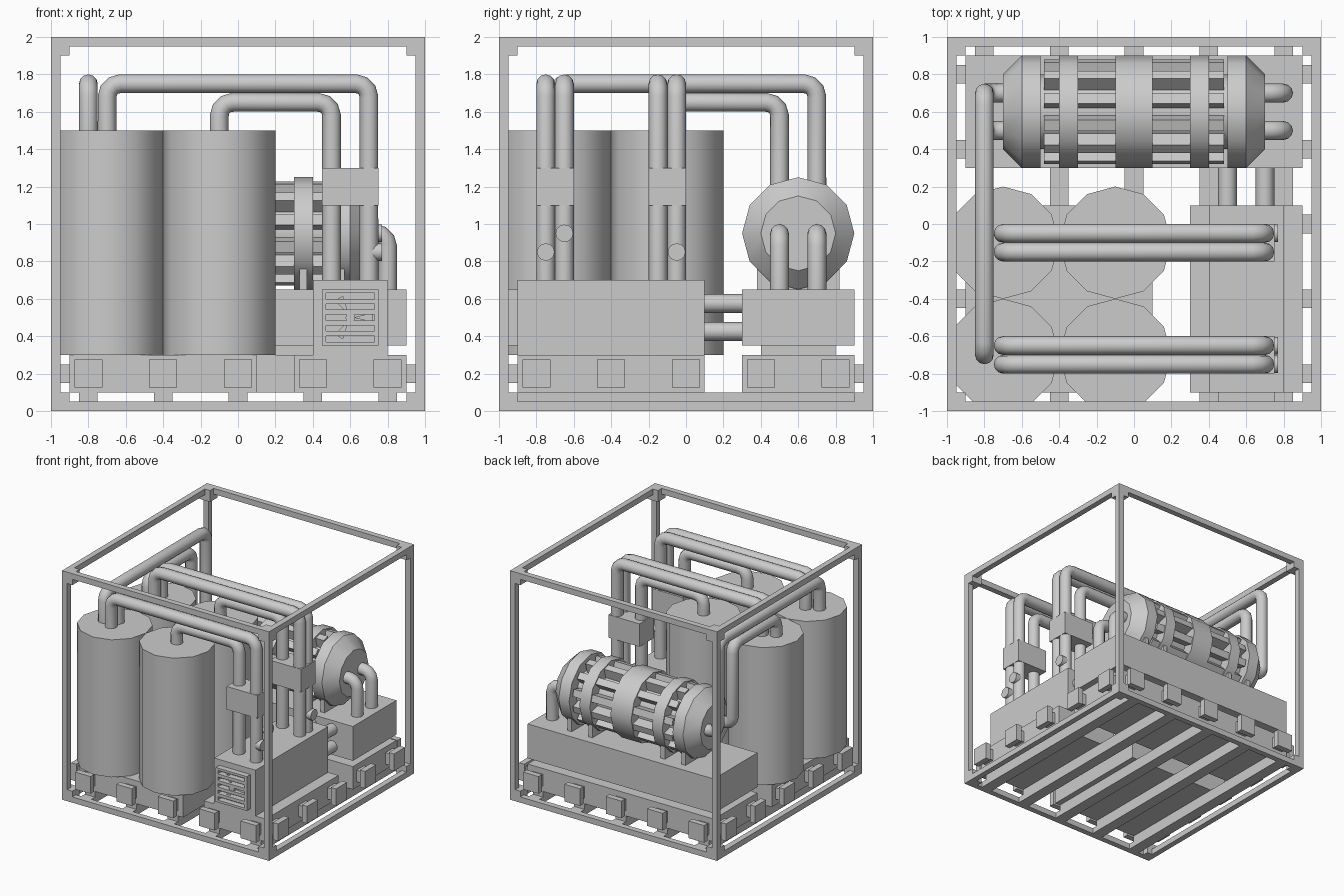
import bpy, bmesh, math
from mathutils import Matrix, Vector

cube = bpy.data.objects.get("Cube")
if cube:
    bpy.data.objects.remove(cube, do_unlink=True)


def finish(name, bm, smooth=False):
    bmesh.ops.recalc_face_normals(bm, faces=bm.faces)
    mesh = bpy.data.meshes.new(name)
    bm.to_mesh(mesh)
    bm.free()
    obj = bpy.data.objects.new(name, mesh)
    bpy.context.collection.objects.link(obj)
    if smooth:
        smooth_edges(obj)
    return obj


def smooth_edges(obj):
    bpy.ops.object.select_all(action='DESELECT')
    obj.select_set(True)
    bpy.context.view_layer.objects.active = obj
    bpy.ops.object.shade_smooth_by_angle(angle=math.radians(35))


def add_box(bm, x, y, z, turn=Matrix()):
    """Box between the (low, high) pairs x, y, z."""
    centre = Vector([(a + b) / 2 for a, b in (x, y, z)])
    size = [b - a for a, b in (x, y, z)]
    bmesh.ops.create_cube(bm, size=1, matrix=turn @ Matrix.Translation(centre) @ Matrix.Diagonal((*size, 1)))


def box(name, x, y, z):
    bm = bmesh.new()
    add_box(bm, x, y, z)
    return finish(name, bm)


def add_drum(bm, x0, x1, r0, r1, y, z, sides=12):
    """Drum or cone lying along x."""
    m = Matrix.Translation(((x0 + x1) / 2, y, z)) @ Matrix.Rotation(math.pi / 2, 4, 'Y')
    bmesh.ops.create_cone(bm, cap_ends=True, segments=sides, radius1=r0, radius2=r1, depth=x1 - x0, matrix=m)


def pipe(name, points, radius=0.05, bend=0.07):
    """Round pipe along a path, each corner rounded in short steps."""
    pts = [Vector(p) for p in points]
    path = [pts[0]]
    for a, b, c in zip(pts, pts[1:], pts[2:]):
        u, v = (a - b).normalized(), (c - b).normalized()
        for i in range(4):
            t = i / 3 * math.pi / 2
            path.append(b + bend * (u * (1 - math.sin(t)) + v * (1 - math.cos(t))))
    path.append(pts[-1])
    curve = bpy.data.curves.new(name, 'CURVE')
    curve.dimensions = '3D'
    curve.bevel_depth = radius
    curve.bevel_resolution = 4
    curve.use_fill_caps = True
    spline = curve.splines.new('POLY')
    spline.points.add(len(path) - 1)
    for sp, p in zip(spline.points, path):
        sp.co = (*p, 1)
    obj = bpy.data.objects.new(name, curve)
    bpy.context.collection.objects.link(obj)
    bpy.ops.object.select_all(action='DESELECT')
    obj.select_set(True)
    bpy.context.view_layer.objects.active = obj
    bpy.ops.object.convert(target='MESH')
    smooth_edges(bpy.context.object)


SIDES = (-1, 1)
STATIONS = [-0.8, -0.4, 0, 0.4, 0.8]


def span(c, half):
    return (c - half, c + half)


# Outer frame: posts, rails and corner blocks
bm = bmesh.new()
full = (-0.95, 0.95)
for a in SIDES:
    for b in SIDES:
        p, q = span(a * 0.975, 0.025), span(b * 0.975, 0.025)
        h = span(1 + b * 0.975, 0.025)
        add_box(bm, p, q, (0, 2))
        add_box(bm, full, p, h)
        add_box(bm, p, full, h)
        for z in (0.05, 1.95):
            add_box(bm, span(a * 0.95, 0.05), span(b * 0.95, 0.05), span(z, 0.05))
finish("outer_frame", bm)

# Floor joists
bm = bmesh.new()
for x in STATIONS:
    add_box(bm, span(x, 0.05), full, (0, 0.05))
    add_box(bm, span(x, 0.05), (-0.9, 0.9), (0.05, 0.1))
finish("floor_joists", bm)

# Mounting clips around the base, one row turned to each side
bm = bmesh.new()
for k in range(4):
    turn = Matrix.Rotation(k * math.pi / 2, 4, 'Z')
    for x in STATIONS:
        add_box(bm, span(x, 0.05), (-0.95, -0.9), (0.15, 0.25), turn)
        add_box(bm, span(x, 0.075), (-1, -0.95), (0.125, 0.275), turn)
finish("mounting_clips", bm)

# Base platforms and machine housings
box("tank_platform", (-0.9, 0.1), (-0.9, 0.1), (0.1, 0.3))
box("pump_platform", (0.3, 0.9), (-0.9, 0.1), (0.1, 0.3))
box("turbine_platform", (-0.9, 0.9), (0.3, 0.9), (0.1, 0.3))
box("turbine_pedestal", (-0.8, 0.8), (0.4, 0.8), (0.3, 0.35))
box("turbine_base", (-0.9, 0.9), (0.3, 0.9), (0.35, 0.65))
box("pump_housing", (0.4, 0.8), (-0.9, 0.1), (0.3, 0.7))

# Vent grille with a fan behind its slots
bm = bmesh.new()
depth = (-0.95, -0.9)
for s in SIDES:
    add_box(bm, span(0.6 + s * 0.14, 0.01), depth, (0.35, 0.65))
    add_box(bm, (0.47, 0.73), depth, span(0.5 + s * 0.14, 0.01))
for i in range(4):
    add_box(bm, (0.47, 0.73), depth, span(0.5 + (i - 1.5) * 0.057, 0.0135))
finish("vent_grille", bm)
bm = bmesh.new()
hub = Matrix.Translation((0.6, -0.925, 0.5)) @ Matrix.Rotation(math.pi / 2, 4, 'X')
bmesh.ops.create_cone(bm, cap_ends=True, segments=12, radius1=0.025, radius2=0.025, depth=0.04, matrix=hub)
for k in range(3):
    blade = [(0.015, 0.0), (0.12, -0.025), (0.12, 0.025)]
    m = hub @ Matrix.Rotation(k * math.tau / 3, 4, 'Z')
    bm.faces.new([bm.verts.new(m @ Vector((u, v, 0))) for u, v in blade])
finish("vent_fan", bm)

# Storage tanks
for x in (-0.7, -0.1):
    for y in (-0.7, -0.1):
        bm = bmesh.new()
        bmesh.ops.create_cone(bm, cap_ends=True, segments=12, radius1=0.3, radius2=0.3, depth=1.2,
                              matrix=Matrix.Translation((x, y, 0.9)))
        finish("storage_tank", bm, True)

# Turbine: core, bands and tapered ends
TY, TZ = 0.6, 0.95
bm = bmesh.new()
add_drum(bm, -0.6, 0.6, 0.2, 0.2, TY, TZ)
for x, half in ((-0.35, 0.05), (0, 0.1), (0.35, 0.05), (-0.55, 0.05), (0.55, 0.05)):
    add_drum(bm, x - half, x + half, 0.3, 0.3, TY, TZ)
add_drum(bm, -0.7, -0.6, 0.2, 0.3, TY, TZ)
add_drum(bm, 0.6, 0.7, 0.3, 0.2, TY, TZ)
finish("turbine_body", bm, True)

# Turbine bars and legs
bm = bmesh.new()
for k in range(12):
    turn = Matrix.Translation((0, TY, TZ)) @ Matrix.Rotation((k + 0.5) * math.tau / 12, 4, 'X')
    add_box(bm, (-0.48, 0.48), (-0.03, 0.03), (0.18, 0.28), turn)
finish("turbine_bars", bm)
bm = bmesh.new()
for x in (-0.55, -0.35, 0.35, 0.55):
    add_box(bm, span(x, 0.02), span(TY, 0.22), (0.65, 0.9))
finish("turbine_legs", bm)

# Tank pipes into the pump housing, with their clamps
for row in (-0.7, -0.1):
    for y in (row - 0.05, row + 0.05):
        pipe("upper_tank_pipe", [(-0.7, y, 1.48), (-0.7, y, 1.75), (0.7, y, 1.75), (0.7, y, 0.68)])
    pipe("lower_tank_pipe", [(-0.1, row, 1.48), (-0.1, row, 1.65), (0.5, row, 1.65), (0.5, row, 0.68)])
    box("pipe_clamp", (0.45, 0.75), span(row, 0.1), (1.1, 1.3))

# Gauges on the pump pipes
for y, z in ((-0.75, 0.85), (-0.65, 0.95), (-0.05, 0.85)):
    bm = bmesh.new()
    add_drum(bm, 0.7, 0.77, 0.047, 0.047, y, z)
    finish("pipe_gauge", bm, True)

# Pipes from the tanks and base into the turbine
for start, end, top in ((-0.7, 0.7, 1.75), (-0.1, 0.5, 1.65)):
    pipe("turbine_feed_pipe", [(-0.8, start, 1.48), (-0.8, start, top), (-0.8, end, top),
                               (-0.8, end, TZ), (-0.65, end, TZ)])
    pipe("turbine_outlet_pipe", [(0.65, end, TZ), (0.8, end, TZ), (0.8, end, 0.63)])

# Links between the two housings
for x in (0.5, 0.7):
    for z in (0.425, 0.575):
        pipe("housing_link_pipe", [(x, 0.08, z), (x, 0.32, z)])
